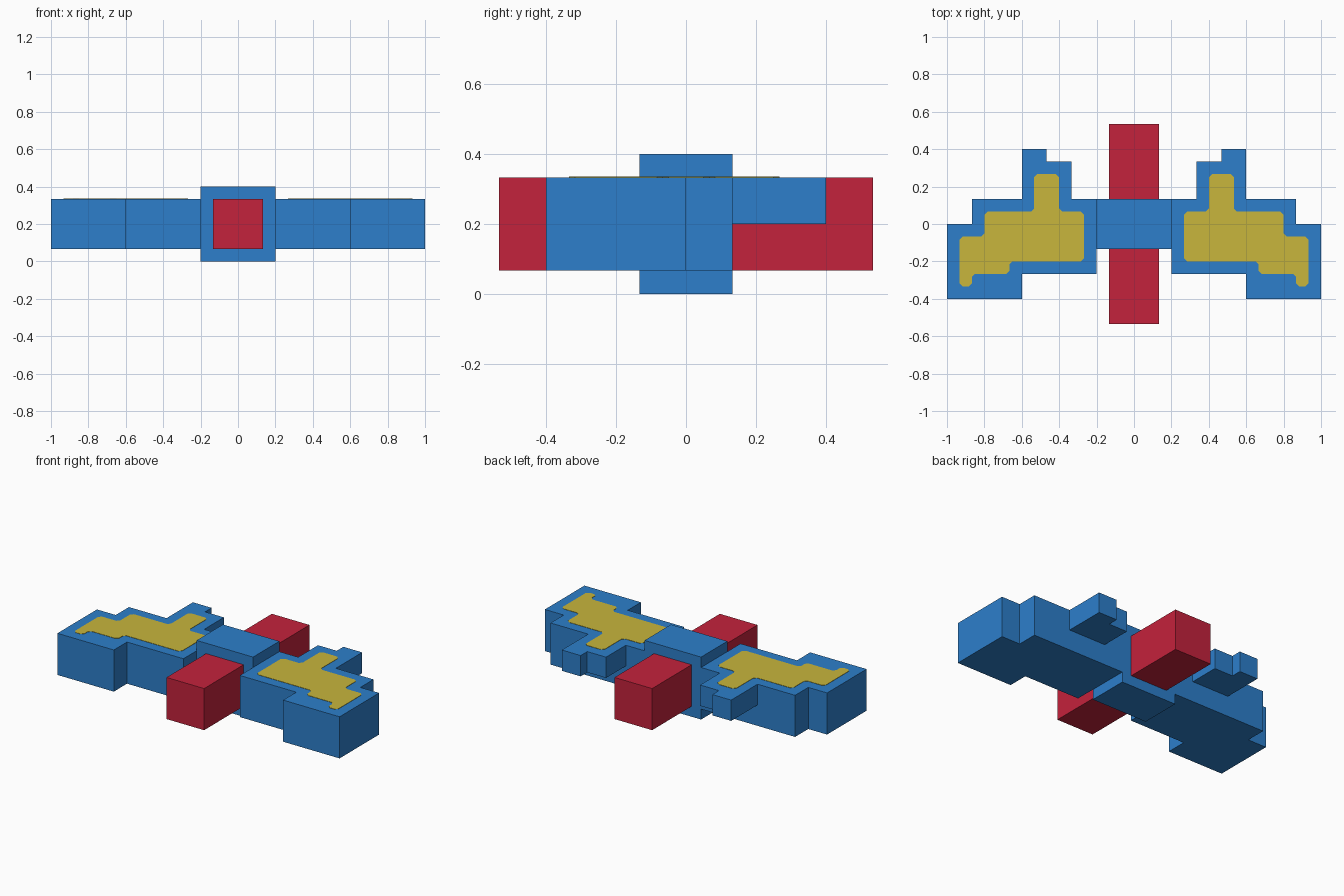
import bpy
import bmesh
from mathutils import Vector

if "Cube" in bpy.data.objects:
    bpy.data.objects.remove(bpy.data.objects["Cube"], do_unlink=True)

U = 1 / 15  # one block unit


def material(name, color):
    mat = bpy.data.materials.new(name)
    mat.use_nodes = True
    mat.diffuse_color = (*color, 1)
    mat.node_tree.nodes["Principled BSDF"].inputs["Base Color"].default_value = (*color, 1)
    return mat


blue = material("blue", (0.026, 0.212, 0.597))
red = material("red", (0.552, 0.016, 0.045))
yellow = material("yellow", (0.578, 0.468, 0.045))


def chamfer(points, size):
    """Cut every corner of a closed outline."""
    result = []
    for i, p in enumerate(points):
        corner = Vector(p)
        for other in (points[i - 1], points[(i + 1) % len(points)]):
            result.append(corner + (Vector(other) - corner).normalized() * size)
    return result


def prism(name, outline, bottom, top, mat, mirrored=False):
    """Extrude a flat outline, given in block units, between two heights."""
    bm = bmesh.new()
    base = bm.faces.new([bm.verts.new((x * U, y * U, bottom * U)) for x, y in outline])
    extruded = bmesh.ops.extrude_face_region(bm, geom=[base], use_keep_orig=True)
    moved = [v for v in extruded["geom"] if isinstance(v, bmesh.types.BMVert)]
    bmesh.ops.translate(bm, vec=(0, 0, (top - bottom) * U), verts=moved)
    bmesh.ops.recalc_face_normals(bm, faces=bm.faces)
    mesh = bpy.data.meshes.new(name)
    bm.to_mesh(mesh)
    bm.free()
    mesh.materials.append(mat)
    obj = bpy.data.objects.new(name, mesh)
    bpy.context.collection.objects.link(obj)
    if mirrored:
        obj.modifiers.new("Mirror", "MIRROR").use_axis[0] = True
    return obj


def rect(x0, x1, y0, y1):
    return [(x0, y0), (x1, y0), (x1, y1), (x0, y1)]


# Central hub with a red block in front and behind
prism("hub", rect(-3, 3, -2, 2), 0, 6, blue)
prism("front_block", rect(-2, 2, -8, -2), 1, 5, red)
prism("rear_block", rect(-2, 2, 2, 8), 1, 5, red)

# Stepped wings
wing = [(3, -4), (9, -4), (9, -6), (15, -6), (15, 0), (13, 0), (13, 2), (3, 2)]
prism("wings", wing, 1, 5, blue, mirrored=True)

# Thinner fins behind the wings
fin = [(5, 2), (9, 2), (9, 6), (7, 6), (7, 5), (5, 5)]
prism("rear_fins", fin, 3, 5, blue, mirrored=True)

# Yellow panels on top of the wings and fins
panel = [(4, -3), (10, -3), (10, -4), (13, -4), (13, -5), (14, -5), (14, -1),
         (12, -1), (12, 1), (8, 1), (8, 4), (6, 4), (6, 1), (4, 1)]
prism("wing_panels", chamfer(panel, 0.25), 4.98, 5.03, yellow, mirrored=True)
